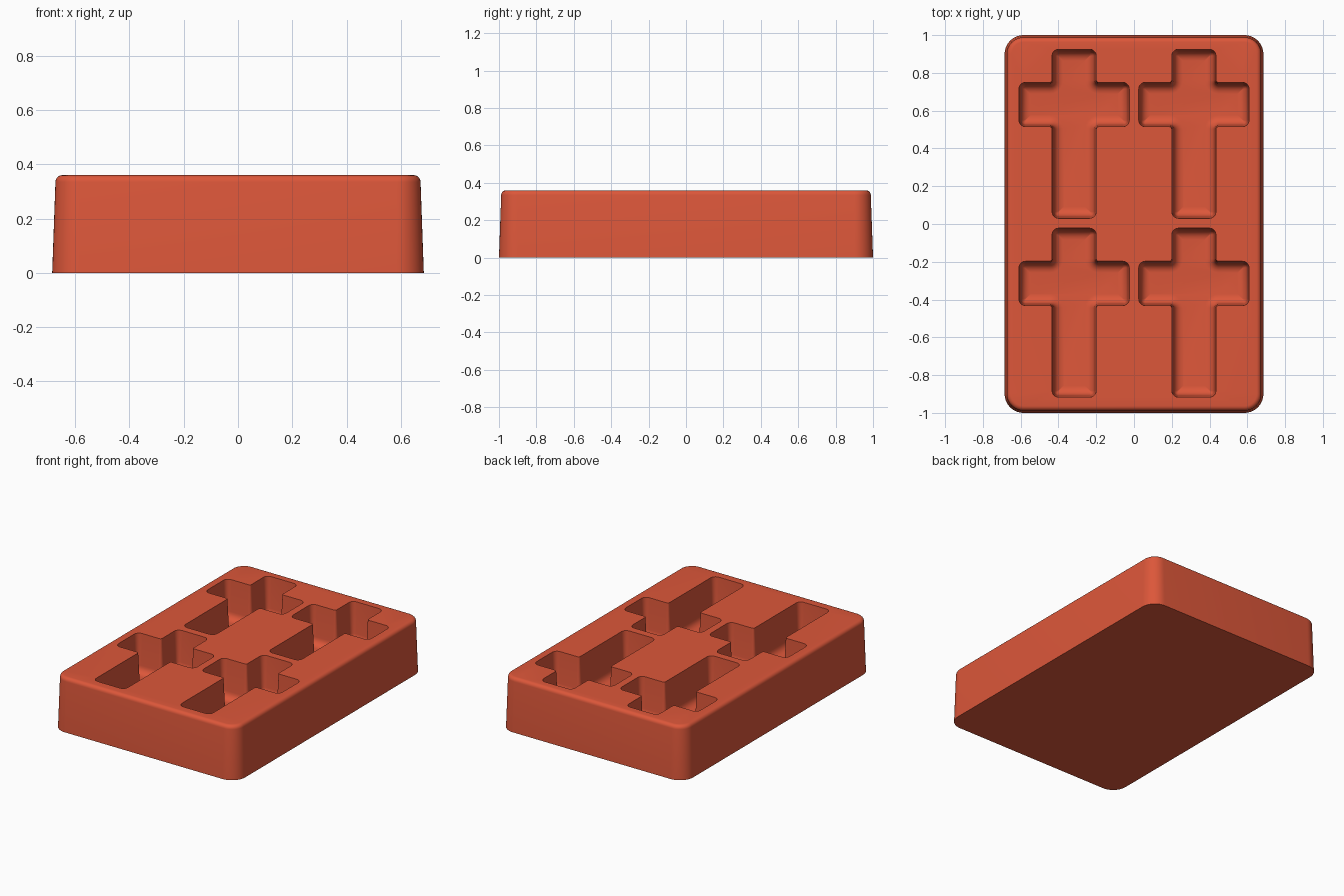
import bpy, bmesh
from math import sin, cos, pi
from mathutils import Vector

cube = bpy.data.objects.get("Cube")
if cube:
    bpy.data.objects.remove(cube, do_unlink=True)

HEIGHT, DEPTH = 0.36, 0.26


def outline(corners, radius, inset, steps):
    """Rounded counter-clockwise outline, shifted inwards by inset."""
    points = []
    for i, p in enumerate(corners):
        a = (p - corners[i - 1]).normalized()
        b = (corners[(i + 1) % len(corners)] - p).normalized()
        convex = a.cross(b) > 0
        r0 = radius if convex else radius / 3
        r = max(r0 - inset, 0.003) if convex else r0 + inset
        # keep the tangent points on the inset edges
        center = p + (b - a) * (inset + r if convex else r - inset)
        for k in range(steps + 1):
            t = k / steps * pi / 2
            points.append(center - r * (b * cos(t) - a * sin(t)))
    return points


def loft(bm, corners, radius, profile, steps):
    """Skin a stack of (inset, z) outlines; return first and last rings."""
    rings = []
    for inset, z in profile:
        rings.append([bm.verts.new((p.x, p.y, z))
                      for p in outline(corners, radius, inset, steps)])
    for low, high in zip(rings, rings[1:]):
        for i in range(len(low)):
            bm.faces.new((low[i - 1], low[i], high[i], high[i - 1]))
    return rings[0], rings[-1]


def ring_edges(bm, ring):
    return [bm.edges.get((ring[i - 1], ring[i])) for i in range(len(ring))]


def quarter(inset, z, radius, steps, rising):
    """Quarter-round profile from wall to level surface."""
    result = []
    for k in range(steps + 1):
        t = k / steps * pi / 2
        rise = radius * sin(t)
        result.append((inset + radius * (1 - cos(t)), z + rise * rising))
    return result


bm = bmesh.new()

# Drafted outer walls with a rounded top edge
block = [Vector(p) for p in ((-0.685, -1), (0.685, -1), (0.685, 1), (-0.685, 1))]
walls = [(0, 0)] + quarter(0.012, HEIGHT - 0.025, 0.025, 5, 1)
base, top = loft(bm, block, 0.1, walls, 10)
bm.faces.new(base[::-1])
rim_edges = ring_edges(bm, top)

# Four cross-shaped cavities with rounded floor edges
W, ARM = 0.117, 0.292
cross = [(-W, 0.03), (W, 0.03), (W, 0.515), (ARM, 0.515), (ARM, 0.75), (W, 0.75),
         (W, 0.925), (-W, 0.925), (-W, 0.75), (-ARM, 0.75), (-ARM, 0.515), (-W, 0.515)]
cavity = [(0, HEIGHT)] + quarter(0.01, HEIGHT - DEPTH + 0.05, 0.05, 6, -1)
for x in (-0.317, 0.317):
    for y in (0, -0.947):
        corners = [Vector((px + x, py + y)) for px, py in cross]
        rim, floor = loft(bm, corners, 0.035, cavity, 5)
        bm.faces.new(floor)
        rim_edges += ring_edges(bm, rim)

# Level top surface around the cavities
bmesh.ops.triangle_fill(bm, edges=rim_edges, use_beauty=True, normal=(0, 0, 1))
bmesh.ops.recalc_face_normals(bm, faces=bm.faces[:])

mesh = bpy.data.meshes.new("mold_block")
bm.to_mesh(mesh)
bm.free()
mold = bpy.data.objects.new("mold_block", mesh)
bpy.context.collection.objects.link(mold)

# Single terracotta red colour
color = (0.72, 0.095, 0.042, 1)
mat = bpy.data.materials.new("terracotta_red")
mat.use_nodes = True
mat.diffuse_color = color
mat.node_tree.nodes["Principled BSDF"].inputs["Base Color"].default_value = color
mesh.materials.append(mat)

for obj in bpy.context.selected_objects:
    obj.select_set(False)
mold.select_set(True)
bpy.context.view_layer.objects.active = mold
bpy.ops.object.shade_smooth_by_angle(angle=pi / 5)
